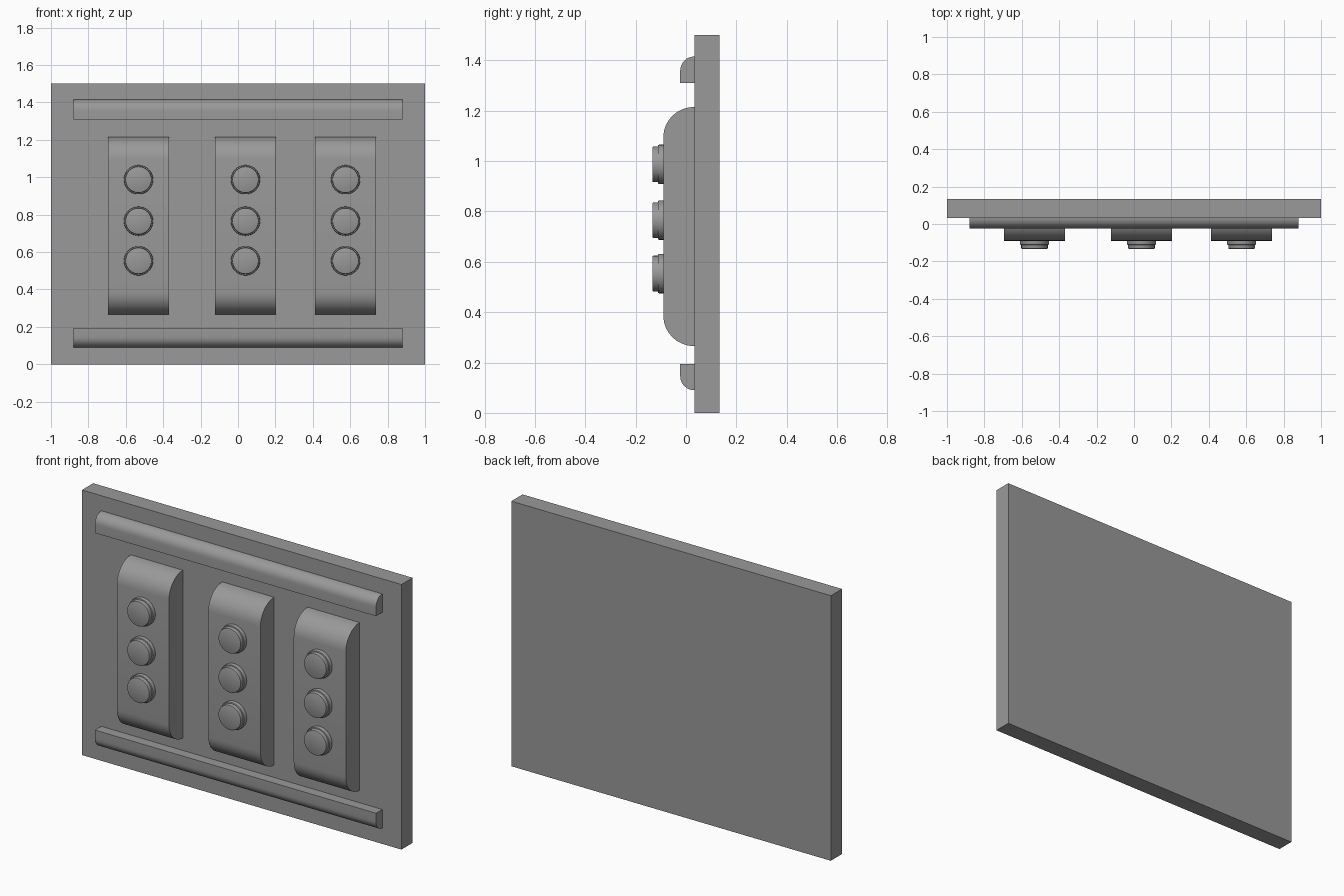
import bpy
import bmesh
from math import cos, sin, pi, radians
from mathutils import Matrix

cube = bpy.data.objects.get("Cube")
if cube:
    bpy.data.objects.remove(cube, do_unlink=True)

grey = bpy.data.materials.new("mid grey")
grey.use_nodes = True
grey.diffuse_color = (0.32, 0.32, 0.32, 1)
grey.node_tree.nodes["Principled BSDF"].inputs["Base Color"].default_value = (0.32, 0.32, 0.32, 1)

FACE = 0.033       # front surface of the back panel
BLOCK = -0.09      # front surface of the raised blocks


def finish(name, bm, smooth=True):
    bmesh.ops.recalc_face_normals(bm, faces=bm.faces)
    mesh = bpy.data.meshes.new(name)
    bm.to_mesh(mesh)
    bm.free()
    mesh.materials.append(grey)
    obj = bpy.data.objects.new(name, mesh)
    bpy.context.collection.objects.link(obj)
    if smooth:
        bpy.ops.object.select_all(action="DESELECT")
        obj.select_set(True)
        bpy.context.view_layer.objects.active = obj
        bpy.ops.object.shade_smooth_by_angle(angle=radians(35))
    return obj


def extruded(name, x0, x1, profile):
    """Sweep a (y, z) outline along x."""
    bm = bmesh.new()
    face = bm.faces.new([bm.verts.new((x0, y, z)) for y, z in profile])
    new = bmesh.ops.extrude_face_region(bm, geom=[face])["geom"]
    verts = [v for v in new if isinstance(v, bmesh.types.BMVert)]
    bmesh.ops.translate(bm, verts=verts, vec=(x1 - x0, 0, 0))
    return finish(name, bm)


def rounded_corner(front, z_end, radius, side, steps=8):
    """Quarter curve from the panel face round to the front."""
    depth = FACE - front
    return [(FACE - depth * sin(a), z_end - side * radius * (1 - cos(a)))
            for a in (i * pi / 2 / steps for i in range(steps + 1))]


def disc(name, x, z, back, front, radius, bevel):
    bm = bmesh.new()
    place = Matrix.Translation((x, (back + front) / 2, z)) @ Matrix.Rotation(pi / 2, 4, "X")
    bmesh.ops.create_cone(bm, cap_ends=True, segments=32, radius1=radius, radius2=radius,
                          depth=back - front, matrix=place)
    rim = [e for e in bm.edges if all(v.co.y < front + 0.001 for v in e.verts)]
    bmesh.ops.bevel(bm, geom=rim, offset=bevel, segments=2, affect="EDGES", profile=0.5)
    return finish(name, bm)


# Back panel
bm = bmesh.new()
bmesh.ops.create_cube(bm, size=1, matrix=Matrix.Translation((0, FACE + 0.05, 0.75))
                      @ Matrix.Diagonal((2, 0.1, 1.5, 1)))
finish("back_panel", bm, smooth=False)

# Horizontal rails, rounded on the outward edge
for name, outer, inner, side in (("top_rail", 1.415, 1.31, 1), ("bottom_rail", 0.09, 0.195, -1)):
    curve = rounded_corner(-0.023, outer, 0.056, side)
    extruded(name, -0.88, 0.88, curve + [(-0.023, inner), (FACE, inner)])

# Raised blocks, each with three stepped buttons
for label, x in (("right", -0.532), ("middle", 0.04), ("left", 0.575)):
    upper = rounded_corner(BLOCK, 1.215, 0.12, 1)
    lower = rounded_corner(BLOCK, 0.265, 0.12, -1)
    extruded(label + "_block", x - 0.163, x + 0.163, upper + lower[::-1])
    for row, z in (("top", 0.987), ("centre", 0.765), ("bottom", 0.553)):
        name = f"{label}_{row}_button"
        disc(name + "_collar", x, z, BLOCK + 0.01, -0.112, 0.078, 0.005)
        disc(name + "_cap", x, z, -0.1, -0.134, 0.071, 0.006)
